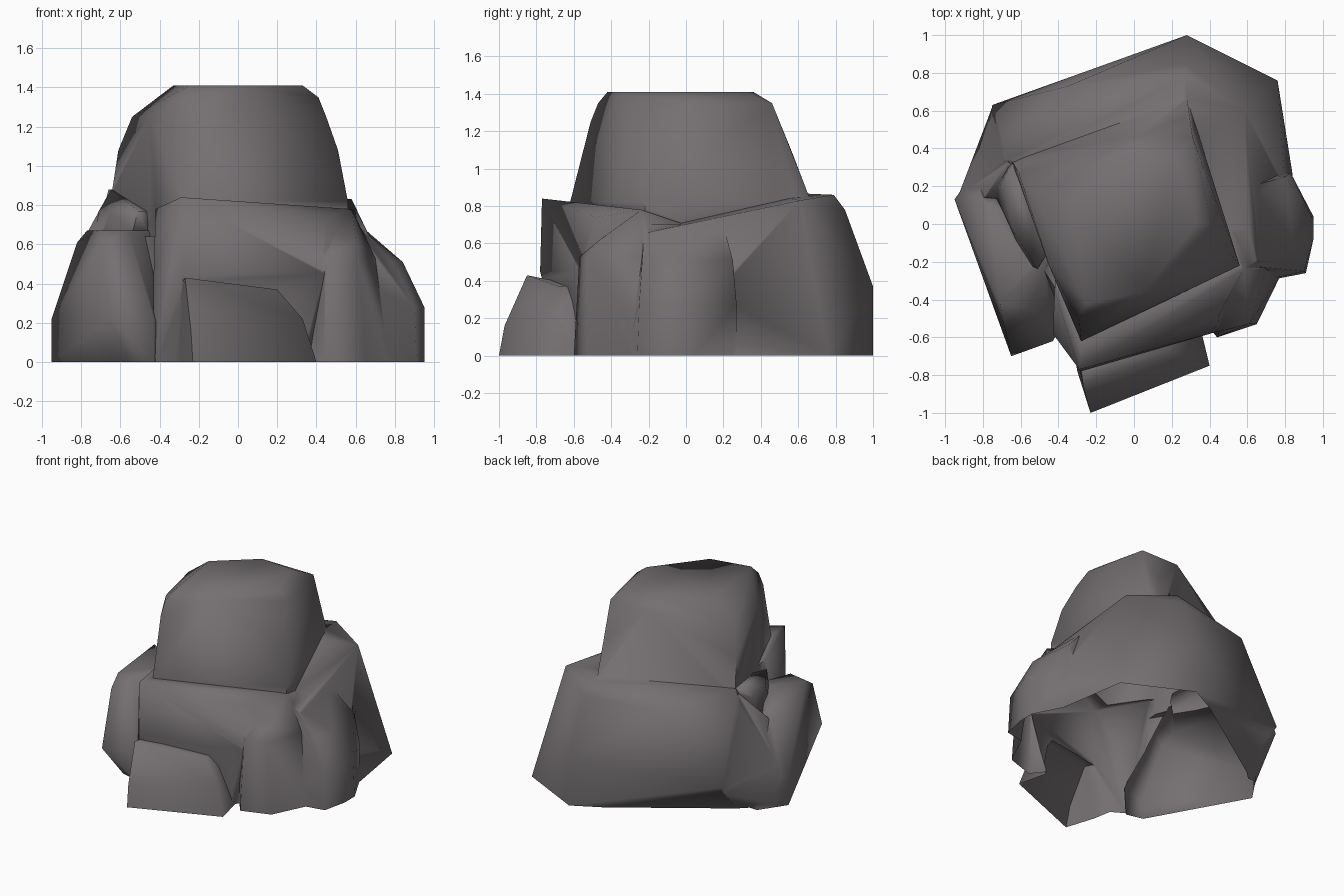
import bpy, bmesh, math

stone = bpy.data.materials.new("grey_stone")
stone.diffuse_color = (0.175, 0.16, 0.165, 1)


def chunk(name, corners):
    """Faceted convex boulder spanned by its corner points."""
    bm = bmesh.new()
    for p in corners:
        bm.verts.new(p)
    bmesh.ops.convex_hull(bm, input=bm.verts[:])
    loose = [v for v in bm.verts if not v.link_faces]
    bmesh.ops.delete(bm, geom=loose, context='VERTS')
    bmesh.ops.recalc_face_normals(bm, faces=bm.faces[:])
    me = bpy.data.meshes.new(name)
    bm.to_mesh(me)
    bm.free()
    me.materials.append(stone)
    ob = bpy.data.objects.new(name, me)
    bpy.context.collection.objects.link(ob)
    return ob


def ring(z, *pts):
    return [(x, y, z) for x, y in pts]


# tall upper block, twisted about 20 degrees
upper = chunk("rock",
    ring(0.40, (-0.64, 0.33), (0.28, 0.66), (0.56, -0.22), (-0.28, -0.57)) +
    ring(0.82, (-0.65, 0.34), (0.28, 0.67), (0.56, -0.22), (-0.28, -0.62)) +
    ring(1.08, (-0.61, 0.27), (0.27, 0.57), (0.51, -0.16), (-0.28, -0.55)) +
    ring(1.25, (-0.54, 0.18), (0.28, 0.49), (0.45, -0.08), (-0.29, -0.51), (-0.45, -0.22)) +
    ring(1.35, (0.0, 0.46), (0.31, 0.46), (0.41, 0.0), (-0.28, -0.47)) +
    ring(1.41, (-0.33, 0.12), (-0.05, 0.36), (0.22, 0.34), (0.33, 0.0), (0.05, -0.36), (-0.25, -0.42)))

# broad block at the back, undercut at its left corner
back = chunk("back_block",
    ring(0, (-0.69, 0.38), (0.07, 0.89), (0.28, 1.0), (0.76, 0.76), (0.84, 0.26), (0.83, 0.1),
         (0.3, -0.3), (-0.7, 0.1)) +
    ring(0.27, (-0.75, 0.63), (-0.81, 0.32)) +
    ring(0.37, (0.28, 1.0), (0.8, 0.2)) +
    ring(0.66, (0.66, -0.2), (0.3, -0.2), (-0.6, 0.2)) +
    [(-0.66, 0.34, 0.88), (-0.35, 0.73, 0.78), (0.27, 0.85, 0.78), (0.27, 0.79, 0.86), (0.58, 0.61, 0.83)])

# low shoulder on the right
right = chunk("right_shoulder",
    ring(0, (0.95, 0.04), (0.95, -0.08), (0.91, -0.26), (0.6, -0.32), (0.4, 0.3), (0.83, 0.27)) +
    ring(0.28, (0.95, 0.02), (0.95, -0.08), (0.9, -0.25), (0.83, 0.27)) +
    ring(0.51, (0.84, -0.08), (0.79, -0.2), (0.8, 0.25)) +
    ring(0.70, (0.6, -0.22), (0.62, 0.2), (0.3, 0.05)))

# column at the front right corner
column = chunk("front_right_column",
    ring(0, (0.65, -0.53), (0.77, -0.29), (0.44, -0.6), (0.2, -0.3), (0.6, 0)) +
    ring(0.53, (0.61, -0.53), (0.7, -0.24), (0.45, -0.57)) +
    [(0.6, -0.46, 0.62), (0.58, -0.24, 0.78), (0.2, -0.3, 0.75), (0.5, 0, 0.7)])

# ledge under the front of the upper block
front = chunk("front_ledge",
    ring(0, (-0.3, -0.66), (0.34, -0.56), (0.5, -0.1), (-0.43, -0.58), (-0.4, -0.1)) +
    ring(0.45, (-0.28, -0.78), (0.44, -0.57), (-0.43, -0.58)) +
    [(-0.29, -0.77, 0.84), (0.58, -0.24, 0.78), (0.45, -0.48, 0.74),
     (-0.42, -0.35, 0.78), (-0.4, 0, 0.7), (0.5, 0, 0.7)])

# sloping slab at the foot of the front
slab = chunk("front_slab",
    ring(0, (-0.23, -1.0), (0.4, -0.75), (0.34, -0.5), (-0.35, -0.5), (-0.3, -0.78)) +
    [(-0.24, -0.97, 0.16), (-0.27, -0.85, 0.43), (0.33, -0.72, 0.22),
     (0.2, -0.68, 0.37), (-0.3, -0.6, 0.38), (0.2, -0.5, 0.36)])

# buttress down the left side with an overhanging tip, and the small step above it
left = chunk("left_buttress",
    ring(0, (-0.95, 0.13), (-0.82, 0.32), (-0.4, 0.3), (-0.3, -0.4), (-0.43, -0.6), (-0.56, -0.57)) +
    ring(0.22, (-0.95, 0.13), (-0.82, 0.32), (-0.43, -0.62), (-0.65, -0.7)) +
    ring(0.67, (-0.77, 0.1), (-0.71, -0.42), (-0.56, -0.45), (-0.43, -0.1)) +
    [(-0.82, 0.15, 0.61), (-0.69, -0.53, 0.6)])
step = chunk("left_step",
    ring(0.5, (-0.76, 0.2), (-0.58, -0.2), (-0.3, 0.1)) +
    ring(0.77, (-0.71, 0.2), (-0.65, -0.02), (-0.51, -0.24), (-0.4, 0)) +
    [(-0.645, 0.32, 0.88)])

# slanted face tying the buttress to the back block
wedge = chunk("left_wedge",
    ring(0, (-0.9, 0.18), (-0.69, 0.38), (-0.3, 0.2)) +
    ring(0.22, (-0.93, 0.15), (-0.83, 0.34), (-0.75, 0.62)) +
    [(-0.79, 0.14, 0.62), (-0.67, 0.32, 0.84), (-0.4, 0.68, 0.76), (-0.4, 0.1, 0.7)])

# inner mass joining the boulders
plan = (0.7, 0.6), (-0.6, 0.42), (-0.72, 0.0), (-0.35, -0.58), (0.45, -0.5), (0.72, -0.2)
core = chunk("core", ring(0, *plan) + ring(0.64, *[(x * 0.88, y * 0.88) for x, y in plan]))

# fuse everything into one shell
bpy.context.view_layer.objects.active = upper
upper.select_set(True)
for part in (core, back, right, column, front, slab, left, step, wedge):
    mod = upper.modifiers.new("union_" + part.name, 'BOOLEAN')
    mod.operation = 'UNION'
    mod.solver = 'EXACT'
    mod.object = part
    bpy.ops.object.modifier_apply(modifier=mod.name)
    bpy.data.objects.remove(part)

# open underside
bm = bmesh.new()
bm.from_mesh(upper.data)
bmesh.ops.remove_doubles(bm, verts=bm.verts[:], dist=0.004)
base = [f for f in bm.faces if all(v.co.z < 0.002 for v in f.verts)]
bmesh.ops.delete(bm, geom=base, context='FACES')
bm.to_mesh(upper.data)
bm.free()

bpy.ops.object.shade_smooth_by_angle(angle=math.radians(80))
